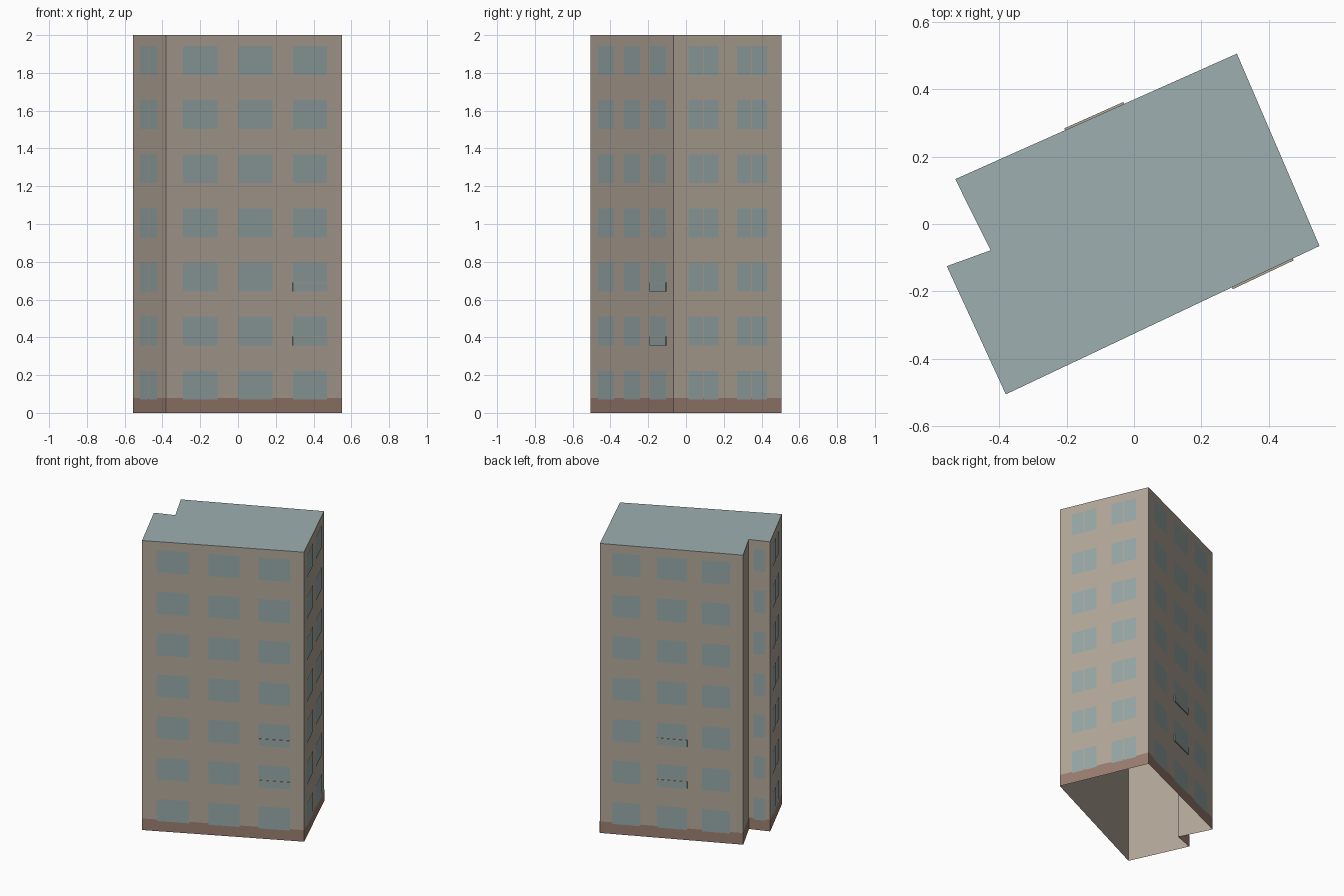
import bpy
from mathutils import Vector

cube = bpy.data.objects.get("Cube")
if cube:
    bpy.data.objects.remove(cube, do_unlink=True)


def make_material(name, rgb):
    """Flat material from 0-255 display values."""
    lin = [((c / 255 + 0.055) / 1.055) ** 2.4 for c in rgb] + [1.0]
    mat = bpy.data.materials.new(name)
    mat.use_nodes = True
    mat.diffuse_color = lin
    mat.node_tree.nodes["Principled BSDF"].inputs["Base Color"].default_value = lin
    return mat


WALL = make_material("beige wall", (178, 166, 152))
GLASS = make_material("blue grey glass", (150, 166, 166))
ROOF = make_material("grey green roof", (157, 175, 176))
PLINTH = make_material("brown plinth", (154, 125, 111))

HEIGHT, PLINTH_TOP = 2.0, 0.08
FLOORS, PITCH, SILL, WINDOW_H = 7, 0.2865, 0.07, 0.153

# Footprint corners, counter-clockwise seen from above
A, B, C = Vector((0.305, 0.505)), Vector((0.55, -0.065)), Vector((-0.38, -0.505))
D, E, F = Vector((-0.555, -0.125)), Vector((-0.425, -0.078)), Vector((-0.53, 0.133))
CORNERS = [A, F, E, D, C, B]


def add_mesh(name, verts, faces, mat):
    mesh = bpy.data.meshes.new(name)
    mesh.from_pydata(verts, [], faces)
    mesh.materials.append(mat)
    obj = bpy.data.objects.new(name, mesh)
    bpy.context.collection.objects.link(obj)
    return obj


def panels(name, start, end, spans, heights, offset, mat):
    """Flat rectangles on the wall from start to end (outside on the right)."""
    along = end - start
    out = Vector((along.y, -along.x)).normalized() * offset
    verts, faces = [], []
    for z0, z1 in heights:
        for s0, s1 in spans:
            p, q = start + along * s0 + out, start + along * s1 + out
            n = len(verts)
            verts += [(p.x, p.y, z0), (q.x, q.y, z0), (q.x, q.y, z1), (p.x, p.y, z1)]
            faces.append((n, n + 1, n + 2, n + 3))
    return add_mesh(name, verts, faces, mat)


def balcony(name, start, end, span, floor):
    """Shallow parapet box with a pale top rail."""
    along = end - start
    out = Vector((along.y, -along.x)).normalized() * 0.006
    p, q = start + along * span[0], start + along * span[1]
    ring = [p, p + out, q + out, q]
    base = SILL + floor * PITCH
    for part, z0, z1, mat in (("parapet", base, base + 0.042, GLASS),
                              ("rail", base + 0.042, base + 0.048, WALL)):
        verts = [(v.x, v.y, z) for z in (z0, z1) for v in ring]
        faces = [(3, 2, 1, 0), (4, 5, 6, 7), (0, 1, 5, 4), (1, 2, 6, 5), (2, 3, 7, 6)]
        add_mesh(name + "_" + part, verts, faces, mat)


# Open-bottomed wall shell and roof
n = len(CORNERS)
add_mesh("walls", [(c.x, c.y, z) for z in (0, HEIGHT) for c in CORNERS],
         [(i, (i + 1) % n, (i + 1) % n + n, i + n) for i in range(n)], WALL)
add_mesh("roof", [(c.x, c.y, HEIGHT) for c in CORNERS], [tuple(range(n))], ROOF)

# Plinth band around the foot of every wall
for i, corner in enumerate(CORNERS):
    panels("plinth_%d" % (i + 1), corner, CORNERS[(i + 1) % n], [(0, 1)],
           [(0, PLINTH_TOP)], 0.0015, PLINTH)

# Window grids, floor by floor
rows = [(SILL + k * PITCH, SILL + k * PITCH + WINDOW_H) for k in range(FLOORS)]
front = [(0.093, 0.29), (0.41, 0.603), (0.72, 0.915)]
back = [(0.09, 0.286), (0.40, 0.61), (0.713, 0.91)]
side = [(0.137, 0.268), (0.277, 0.416), (0.584, 0.715), (0.724, 0.863)]
panels("front_windows", C, B, front, rows, 0.003, GLASS)
panels("side_windows", B, A, side, rows, 0.003, GLASS)
panels("back_windows", A, F, back, rows, 0.003, GLASS)
panels("recess_windows", E, D, [(0.24, 0.76)], rows, 0.003, GLASS)
panels("end_windows", D, C, [(0.22, 0.465), (0.495, 0.73)], rows, 0.003, GLASS)

# Balconies on the second and third floors
for floor in (1, 2):
    balcony("front_balcony_%d" % floor, C, B, front[2], floor)
    balcony("back_balcony_%d" % floor, A, F, back[1], floor)
